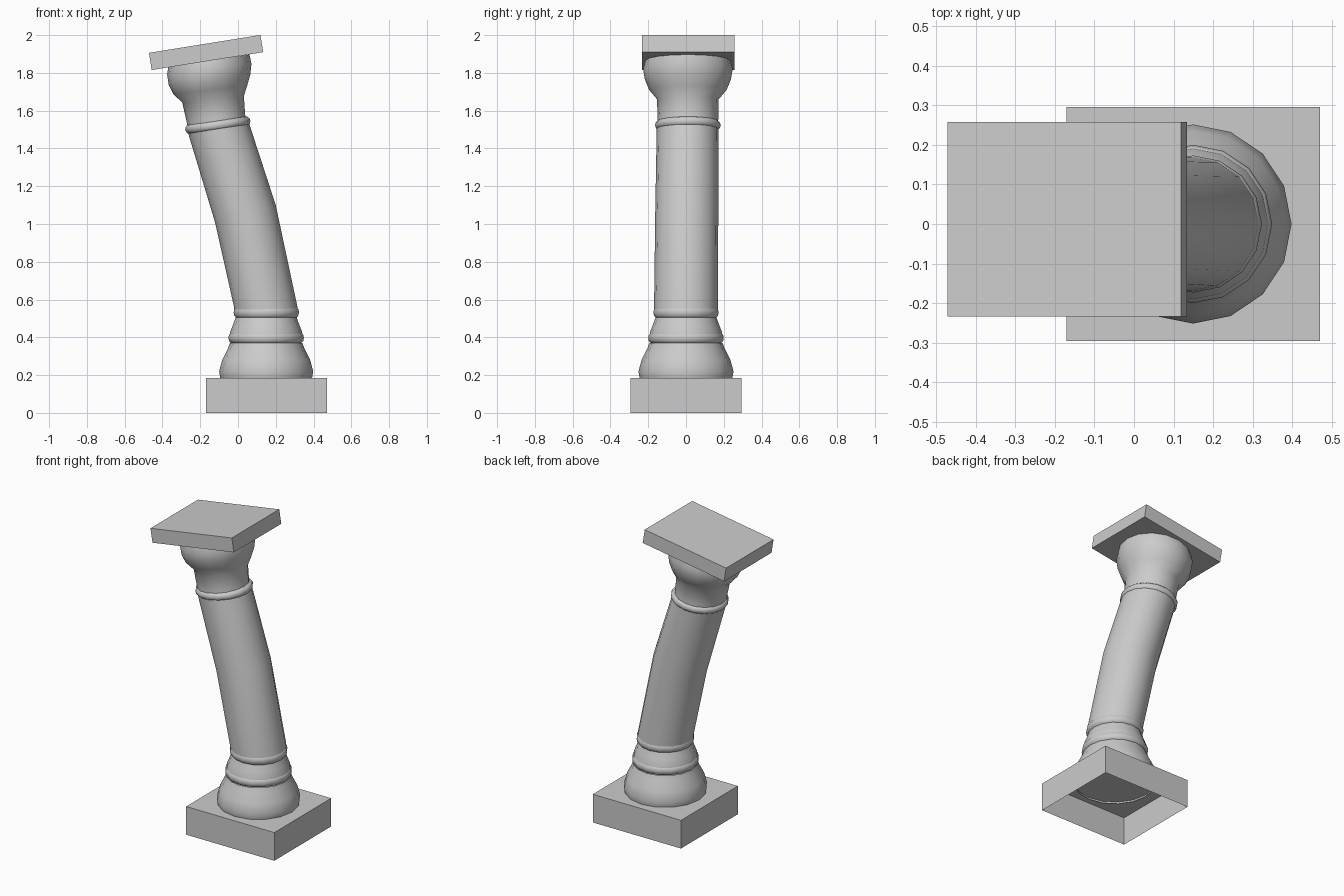
import bpy, bmesh
from math import sin, cos, pi, radians
from mathutils import Matrix

if "Cube" in bpy.data.objects:
    bpy.data.objects.remove(bpy.data.objects["Cube"])

SIDES = 16


def finish(name, bm, smooth=None):
    mesh = bpy.data.meshes.new(name)
    bmesh.ops.recalc_face_normals(bm, faces=bm.faces)
    bm.to_mesh(mesh)
    bm.free()
    ob = bpy.data.objects.new(name, mesh)
    bpy.context.collection.objects.link(ob)
    if smooth:
        bpy.ops.object.select_all(action='DESELECT')
        ob.select_set(True)
        bpy.context.view_layer.objects.active = ob
        bpy.ops.object.shade_smooth_by_angle(angle=radians(smooth))
    return ob


def slab(name, center, size, tilt=0, open_bottom=False):
    bm = bmesh.new()
    m = (Matrix.Translation(center) @ Matrix.Rotation(radians(-tilt), 4, 'Y')
         @ Matrix.Diagonal((*size, 1)))
    bmesh.ops.create_cube(bm, size=1, matrix=m)
    if open_bottom:
        bm.faces.ensure_lookup_table()
        low = min(bm.faces, key=lambda f: f.calc_center_median().z)
        bmesh.ops.delete(bm, geom=[low], context='FACES_ONLY')
    return finish(name, bm)


def loft(name, rings, smooth=50):
    """Rings are (x, y, z, x radius, y radius, tilt in degrees)."""
    bm = bmesh.new()
    loops = []
    for x, y, z, rx, ry, tilt in rings:
        t = radians(tilt)
        loops.append([bm.verts.new((x + rx * cos(a) * cos(t), y + ry * sin(a),
                                    z + rx * cos(a) * sin(t)))
                      for a in (2 * pi * i / SIDES for i in range(SIDES))])
    for lo, hi in zip(loops, loops[1:]):
        for i in range(SIDES):
            j = (i + 1) % SIDES
            bm.faces.new((lo[i], lo[j], hi[j], hi[i]))
    return finish(name, bm, smooth)


def collar(name, center, radius, height, tilt=0, depth=0.025):
    # half-round moulding around the column
    x, y, z = center
    t = radians(tilt)
    rings = []
    for k in range(7):
        a = -pi / 2 + pi * k / 6
        h = sin(a) * height / 2
        r = radius - depth * (1 - cos(a))
        rings.append((x - h * sin(t), y, z + h * cos(t), r, r, tilt))
    return loft(name, rings, 60)


# Square plinth, open underneath
slab("plinth", (0.15, 0.0, 0.0925), (0.64, 0.59, 0.185), open_bottom=True)

# Bell-shaped foot and tapered section above it
foot = [(0.172, 0.240), (0.19, 0.244), (0.22, 0.249), (0.28, 0.233),
        (0.34, 0.203), (0.37, 0.192)]
loft("foot", [(0.149, 0, z, r, r * 1.01, 0) for z, r in foot])
collar("lower_collar", (0.149, 0, 0.397), 0.200, 0.062)
taper = [(0.41, 0.193), (0.43, 0.190), (0.465, 0.176), (0.51, 0.160)]
loft("foot_taper", [(0.149, 0, z, r, r, 0) for z, r in taper])
collar("upper_collar", (0.150, 0, 0.532), 0.173, 0.065)

# Leaning shaft with one bend
loft("shaft", [(0.149, 0, 0.54, 0.168, 0.169, 0),
               (0.146, 0, 0.565, 0.168, 0.169, 0),
               (0.039, 0.004, 1.055, 0.167, 0.167, 15.6),
               (-0.102, 0.009, 1.505, 0.164, 0.164, 8)])
collar("neck_collar", (-0.107, 0.01, 1.523), 0.174, 0.052, tilt=8)

# Flared capital
loft("capital", [(-0.112, 0.01, 1.53, 0.156, 0.160, 8),
                 (-0.117, 0.01, 1.56, 0.156, 0.161, 7),
                 (-0.132, 0.01, 1.66, 0.164, 0.163, 6),
                 (-0.148, 0.01, 1.71, 0.197, 0.205, 6),
                 (-0.151, 0.01, 1.765, 0.218, 0.228, 7),
                 (-0.152, 0.01, 1.82, 0.225, 0.237, 7.5),
                 (-0.154, 0.01, 1.865, 0.217, 0.225, 8.5)])

# Tilted top slab
slab("top_slab", (-0.169, 0.012, 1.908), (0.598, 0.492, 0.092), tilt=9.1)
